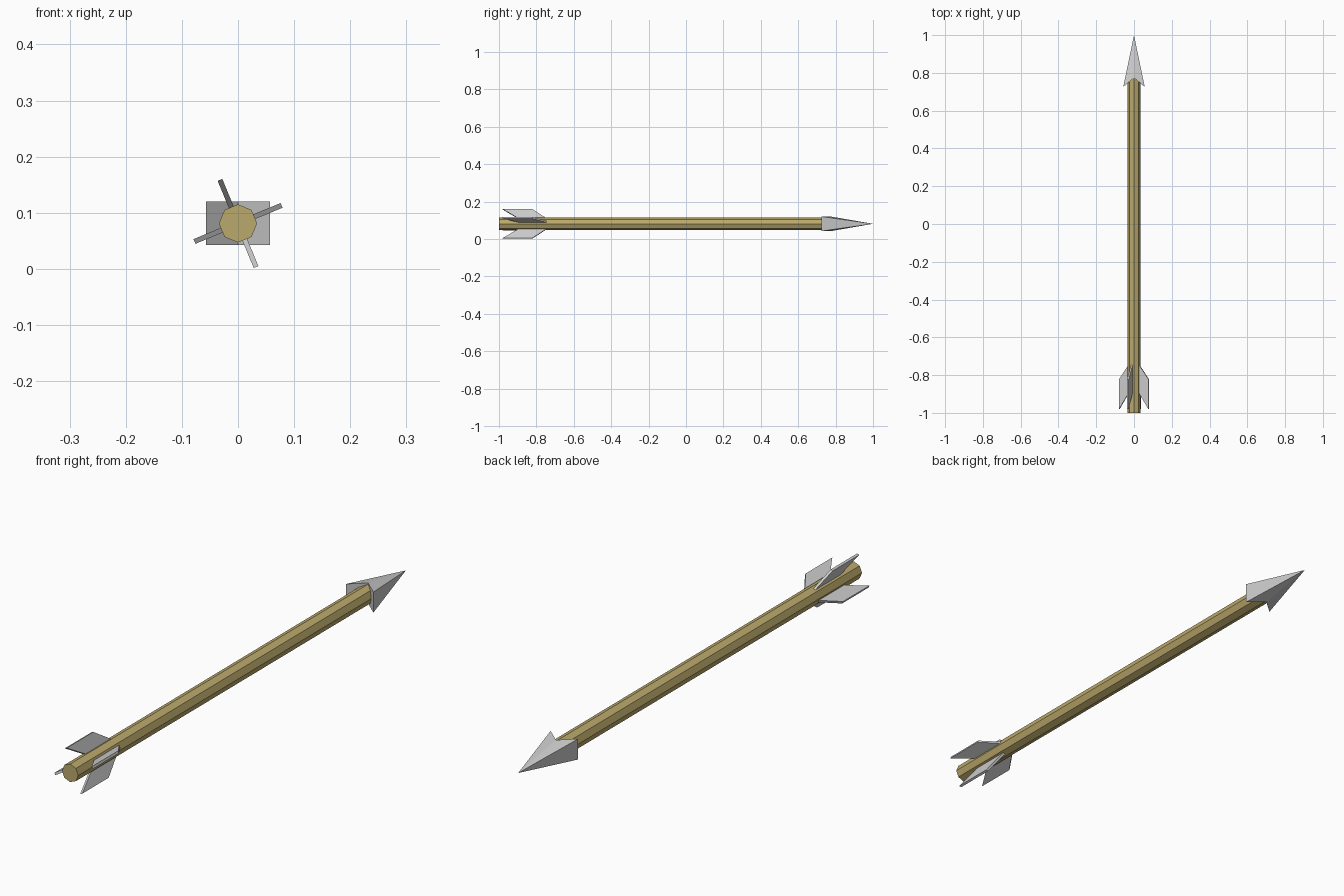
import bpy, math
from mathutils import Matrix, Vector

if "Cube" in bpy.data.objects:
    bpy.data.objects.remove(bpy.data.objects["Cube"])

ZC = 0.081  # height of the arrow axis


def add_mesh(name, verts, faces):
    mesh = bpy.data.meshes.new(name)
    mesh.from_pydata(verts, [], faces)
    mesh.validate()
    obj = bpy.data.objects.new(name, mesh)
    bpy.context.collection.objects.link(obj)
    return obj


# Shaft: octagonal rod along y
Y0, Y1 = -1.0, 0.775
bpy.ops.mesh.primitive_cylinder_add(vertices=8, radius=0.034, depth=Y1 - Y0,
                                    location=(0, (Y0 + Y1) / 2, ZC),
                                    rotation=(math.pi / 2, 0, 0))
shaft = bpy.context.object
shaft.name = "shaft"
wood = bpy.data.materials.new("wood")
wood.diffuse_color = (0.5, 0.4, 0.15, 1)
wood.use_nodes = True
wood.node_tree.nodes["Principled BSDF"].inputs["Base Color"].default_value = wood.diffuse_color
shaft.data.materials.append(wood)

# Arrowhead: barbed wedge with a notched back, meeting in a point
BARB, NOTCH, HALF_W, HALF_H = 0.725, 0.775, 0.057, 0.0388
outline = [(-HALF_W, BARB), (0, NOTCH), (HALF_W, BARB)]
verts = [(x, y, ZC + s * HALF_H) for s in (1, -1) for x, y in outline]
verts.append((0, 1.0, ZC))
add_mesh("arrowhead", verts, [
    (0, 1, 6), (1, 2, 6),            # top
    (4, 3, 6), (5, 4, 6),            # bottom
    (3, 0, 6), (2, 5, 6),            # sides
    (0, 3, 4, 1), (1, 4, 5, 2)])     # notched back

# Fletching: four swept fins, each a thin extruded profile (radius, y)
T = 0.0045
profile = [(0.030, -0.745), (0.084, -0.822), (0.084, -0.98), (0.030, -0.895)]
for i in range(4):
    spin = Matrix.Rotation(-math.radians(22.5 + 90 * i), 3, 'Y')
    verts = [spin @ Vector((r, y, t)) + Vector((0, 0, ZC))
             for t in (-T, T) for r, y in profile]
    faces = [(0, 1, 2, 3), (7, 6, 5, 4)]
    faces += [(k, k + 4, (k + 1) % 4 + 4, (k + 1) % 4) for k in range(4)]
    add_mesh(f"fletching_{i + 1}", verts, faces)
